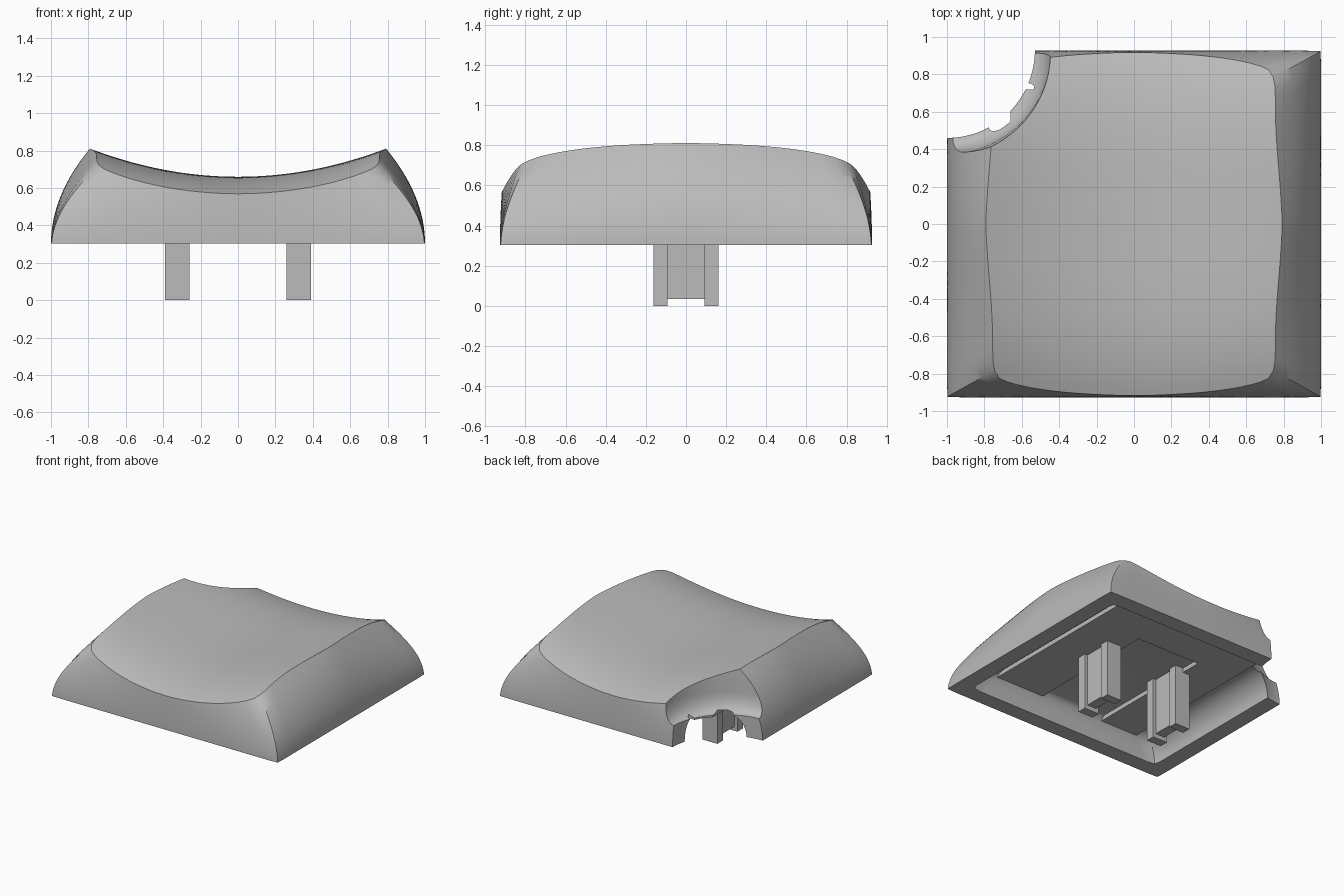
import bpy, bmesh, math

if "Cube" in bpy.data.objects:
    bpy.data.objects.remove(bpy.data.objects["Cube"])

grey = bpy.data.materials.new("mid_grey")
grey.use_nodes = True
grey.diffuse_color = (0.5, 0.5, 0.5, 1)
grey.node_tree.nodes["Principled BSDF"].inputs["Base Color"].default_value = (0.5, 0.5, 0.5, 1)

BASE, CEILING = 0.303, 0.49


def finish(name, bm):
    bmesh.ops.recalc_face_normals(bm, faces=bm.faces)
    mesh = bpy.data.meshes.new(name)
    bm.to_mesh(mesh)
    bm.free()
    mesh.materials.append(grey)
    ob = bpy.data.objects.new(name, mesh)
    bpy.context.collection.objects.link(ob)
    return ob


def loft(bm, rings, first, last):
    """Bridge rings of points and close both ends with a fan to a point."""
    rows = [[bm.verts.new(p) for p in ring] for ring in rings]
    count = len(rows[0])
    for a, b in zip(rows, rows[1:]):
        for i in range(count):
            j = (i + 1) % count
            bm.faces.new((a[i], a[j], b[j], b[i]))
    for tip, row in ((first, rows[0]), (last, rows[-1])):
        v = bm.verts.new(tip)
        for i in range(count):
            bm.faces.new((row[i], row[(i + 1) % count], v))


def box(name, x0, x1, y0, y1, z0, z1):
    bm = bmesh.new()
    bmesh.ops.create_cube(bm, size=1)
    for v in bm.verts:
        v.co = ((x0 + x1) / 2 + v.co.x * (x1 - x0),
                (y0 + y1) / 2 + v.co.y * (y1 - y0),
                (z0 + z1) / 2 + v.co.z * (z1 - z0))
    return finish(name, bm)


# Directions around a square, used by every cross-section
SIDE = 36
square = []
for turn in range(4):
    for i in range(SIDE):
        x, y = 1.0, math.tan(math.pi / 4 * (2 * i / SIDE - 1))
        for _ in range(turn):
            x, y = -y, x
        square.append((x, y))


def rounded(px, py, half_x, half_y, n):
    k = (abs(px) ** n + abs(py) ** n) ** (-1 / n)
    return half_x * px * k, half_y * py * k


def wall_point(px, py, z):
    """Outer wall: square at the base, sides bowing out more towards the top."""
    t = max((z - BASE) / 0.51, 0.001)
    x, y = rounded(px, py, 1 - 0.21 * t * t, 0.927 - 0.034 * t * t, min(16 / t ** 2, 200))
    bow = 0.14 * t ** 1.5
    return x * (1 - bow * abs(py) ** 1.5), y * (1 - bow * abs(px) ** 1.5)


def dish(x, y):
    return 0.66 + 0.15 * (x / 0.79) ** 2 - 0.09 * (1 + 0.6 * x * x) * abs(y / 0.915) ** 3.6


def rim_height(px, py):
    low, high = BASE, 0.9
    for _ in range(30):
        mid = (low + high) / 2
        if mid < dish(*wall_point(px, py, mid)):
            low = mid
        else:
            high = mid
    return low


# Cap body: cavity, base rim, outer wall and dished top in one loft
rims = [rim_height(*p) for p in square]
rings = []
for step in range(10, -1, -1):
    t = math.sin(step / 10 * math.pi / 2)
    inset = 0.17 * (1 - math.sqrt(1 - t * t))
    z = BASE + (CEILING - BASE) * t
    rings.append([(*rounded(px, py, 0.87 - inset, 0.80 - inset / 2, 60 - 48 * t), z)
                  for px, py in square])
WALL = 18
for step in range(WALL + 1):
    ring = []
    for (px, py), top in zip(square, rims):
        z = BASE + (top - BASE) * step / WALL
        ring.append((*wall_point(px, py, z), z))
    rings.append(ring)
edge = rings[-1]
TOP = 26
for step in range(1, TOP):
    s = 1 - step / TOP
    rings.append([(x * s, y * s, dish(x * s, y * s)) for x, y, z in edge])
bm = bmesh.new()
loft(bm, rings, (0, 0, CEILING), (0, 0, dish(0, 0)))
cap = finish("cap_body", bm)

# Raised pads around a recess in the cavity ceiling
PAD, SINK = 0.455, CEILING + 0.015
pads = [box("ceiling_pad_left", 0.23, 0.66, -0.76, 0.33, PAD, SINK),
        box("ceiling_pad_right", -0.66, -0.33, -0.76, 0.33, PAD, SINK),
        box("ceiling_pad_back", -0.66, 0.66, 0.33, 0.72, PAD, SINK)]

# Round scoop out of one back corner: upright below, flared above
flare = [(0.47, 0.2), (0.47, 0.47)]
for i in range(1, 11):
    a = i / 10 * math.pi / 2
    flare.append((0.47 + 0.085 * math.sin(a), 0.47 + 0.16 * (1 - math.cos(a))))
flare.append((0.58, 0.95))
SEG = 128
bm = bmesh.new()
loft(bm, [[(-1 + r * math.cos(a * math.tau / SEG), 0.93 + r * math.sin(a * math.tau / SEG), z)
           for a in range(SEG)] for r, z in flare],
     (-1, 0.93, 0.2), (-1, 0.93, 0.95))
cutter = finish("scoop_cutter", bm)
cutter.hide_render = True

for ob in [cap] + pads:
    mod = ob.modifiers.new("scoop", "BOOLEAN")
    mod.operation = "DIFFERENCE"
    mod.solver = "EXACT"
    mod.object = cutter
    bpy.ops.object.select_all(action="DESELECT")
    bpy.context.view_layer.objects.active = ob
    ob.select_set(True)
    bpy.ops.object.modifier_apply(modifier=mod.name)
    bpy.ops.object.shade_smooth_by_angle(angle=math.radians(30))
bpy.data.objects.remove(cutter)

# Two H-section stems
for side, x in (("left", 0.325), ("right", -0.325)):
    for end, y in (("front", -0.127), ("back", 0.127)):
        box(f"stem_{side}_{end}_flange", x - 0.065, x + 0.065, y - 0.035, y + 0.035, 0, SINK)
    box(f"stem_{side}_web", x - 0.04, x + 0.04, -0.1, 0.1, 0.035, SINK)
